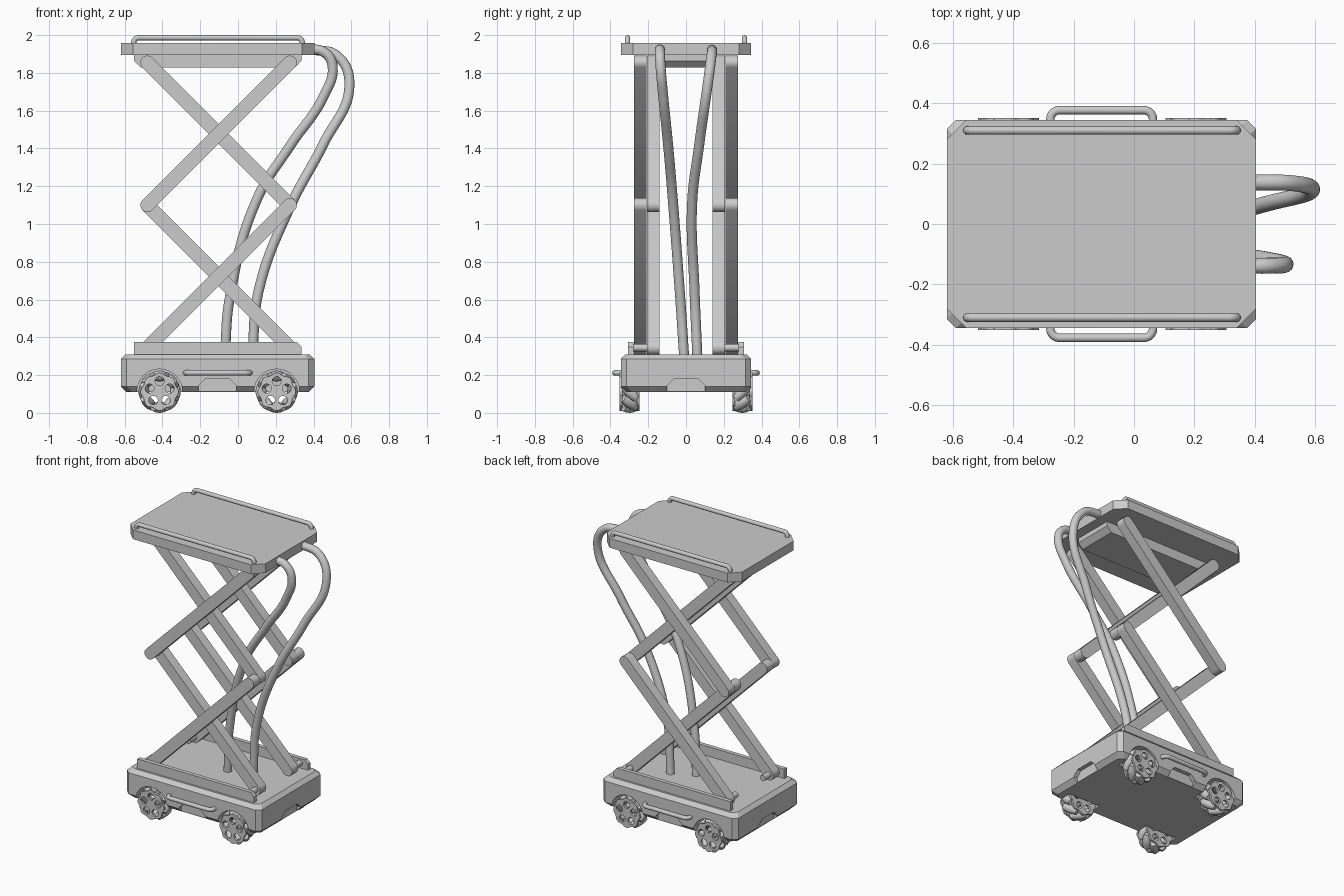
import bpy, bmesh, math
from mathutils import Matrix, Vector

old = bpy.data.objects.get("Cube")
if old:
    bpy.data.objects.remove(old)

grey = bpy.data.materials.new("plain grey")
grey.use_nodes = True
colour = (0.6, 0.6, 0.6, 1)
grey.diffuse_color = colour
grey.node_tree.nodes["Principled BSDF"].inputs["Base Color"].default_value = colour

CX = -0.108         # centre of the chassis along x
HX, HY = 0.512, 0.345
SIDES = (-1, 1)


def add(name, mesh, smooth=False):
    ob = bpy.data.objects.new(name, mesh)
    bpy.context.collection.objects.link(ob)
    mesh.materials.clear()
    mesh.materials.append(grey)
    if smooth:
        bpy.ops.object.select_all(action='DESELECT')
        ob.select_set(True)
        bpy.context.view_layer.objects.active = ob
        bpy.ops.object.shade_smooth_by_angle(angle=math.radians(40))
    return ob


def finish(name, bm, smooth=False):
    bmesh.ops.recalc_face_normals(bm, faces=bm.faces)
    me = bpy.data.meshes.new(name)
    bm.to_mesh(me)
    bm.free()
    return add(name, me, smooth)


def loft(bm, rings):
    """Skin a stack of equal rings and cap both ends."""
    loops = [[bm.verts.new(p) for p in r] for r in rings]
    for a, b in zip(loops, loops[1:]):
        for i in range(len(a)):
            j = (i + 1) % len(a)
            bm.faces.new((a[i], a[j], b[j], b[i]))
    bm.faces.new(loops[0])
    bm.faces.new(loops[-1])


def octagon(hx, hy, c, z):
    pts = [(hx, hy - c), (hx - c, hy), (c - hx, hy), (-hx, hy - c),
           (-hx, c - hy), (c - hx, -hy), (hx - c, -hy), (hx, c - hy)]
    return [(CX + x, y, z) for x, y in pts]


def prism(bm, outline, y0, y1):
    """Extrude an x-z outline along y."""
    loft(bm, [[(x, y, z) for x, z in outline] for y in (y0, y1)])


def cylinder(bm, r, depth, matrix, n=24):
    bmesh.ops.create_cone(bm, cap_ends=True, segments=n, radius1=r,
                          radius2=r, depth=depth, matrix=matrix)


def curve_mesh(name, splines, smooth=True, **settings):
    """Turn lists of (kind, points, cyclic) into a mesh object."""
    cu = bpy.data.curves.new(name, 'CURVE')
    for key, value in settings.items():
        setattr(cu, key, value)
    for kind, pts, cyclic in splines:
        s = cu.splines.new(kind)
        if kind == 'BEZIER':
            s.bezier_points.add(len(pts) - 1)
            for bp, p in zip(s.bezier_points, pts):
                bp.co = p
                bp.handle_left_type = bp.handle_right_type = 'AUTO'
        else:
            s.points.add(len(pts) - 1)
            for sp, p in zip(s.points, pts):
                sp.co = (*p, 1)
        s.use_cyclic_u = cyclic
    tmp = bpy.data.objects.new(name, cu)
    bpy.context.collection.objects.link(tmp)
    bpy.context.view_layer.update()
    me = bpy.data.meshes.new_from_object(
        tmp.evaluated_get(bpy.context.evaluated_depsgraph_get()))
    bpy.data.objects.remove(tmp)
    return add(name, me, smooth)


def tube(name, kind, pts, radius):
    curve_mesh(name, [(kind, pts, False)], dimensions='3D', bevel_depth=radius,
               bevel_resolution=6, resolution_u=12, use_fill_caps=True)


def bar_path(a, b, out, r):
    """Grab bar from a to b standing off by out, with rounded corners."""
    a, b, out = Vector(a), Vector(b), Vector(out)
    along, up = (b - a).normalized(), out.normalized()
    arc = [math.pi / 2 * i / 6 for i in range(7)]
    left = [a + out + along * r * (1 - math.cos(t)) - up * r * (1 - math.sin(t)) for t in arc]
    right = [b + out - along * r * (1 - math.cos(t)) - up * r * (1 - math.sin(t)) for t in reversed(arc)]
    return [a] + left + right + [b]


TO_Y = Matrix.Rotation(math.pi / 2, 4, 'X')
WHEEL_X, WHEEL_Z = (-0.415, 0.205), 0.112

# Chassis with chamfered edges, side notches and wheel wells
bm = bmesh.new()
loft(bm, [octagon(HX - 0.03, HY - 0.03, 0.03, 0.11), octagon(HX, HY, 0.03, 0.14),
          octagon(HX, HY, 0.03, 0.285), octagon(HX - 0.025, HY - 0.025, 0.03, 0.31)])
chassis = finish("chassis", bm)

bm = bmesh.new()
notch = [(-0.1, 0.05), (-0.1, 0.145), (-0.065, 0.18), (0.065, 0.18), (0.1, 0.145), (0.1, 0.05)]
for s in SIDES:
    prism(bm, [(CX + x, z) for x, z in notch], s * (HY - 0.028), s * (HY + 0.1))
    loft(bm, [[(CX + s * d, y, z) for y, z in notch] for d in (HX - 0.028, HX + 0.1)])
    for wx in WHEEL_X:
        cylinder(bm, 0.12, 0.2, Matrix.Translation((wx, s * 0.335, WHEEL_Z)) @ TO_Y, 32)
cutter = finish("chassis_cutter", bm)
cutter.hide_render = True
mod = chassis.modifiers.new("cut", 'BOOLEAN')
mod.operation, mod.solver, mod.object = 'DIFFERENCE', 'EXACT', cutter
bpy.context.view_layer.objects.active = chassis
bpy.ops.object.modifier_apply(modifier=mod.name)
bpy.data.objects.remove(cutter)

# Platform deck
bm = bmesh.new()
loft(bm, [octagon(HX, HY, 0.065, z) for z in (1.894, 1.957)])
finish("platform_deck", bm)

# Guide rails outside the arms on the chassis, and a beam between them under the deck
for s in SIDES:
    bm = bmesh.new()
    prism(bm, [(-0.55, 0.3), (-0.55, 0.375), (0.31, 0.375), (0.335, 0.35), (0.335, 0.3)],
          s * 0.278, s * 0.306)
    finish("lower_rail", bm)
bm = bmesh.new()
prism(bm, [(-0.55, 1.9), (-0.55, 1.863), (-0.515, 1.828), (0.3, 1.828), (0.335, 1.863), (0.335, 1.9)],
      -0.139, 0.139)
finish("upper_beam", bm)


# Scissor arms with rounded ends
def arm(name, a, b, y0, y1, r=0.037):
    a, b = Vector(a), Vector(b)
    ang = math.atan2(b.y - a.y, b.x - a.x)
    pts = []
    for c, start in ((b, ang - math.pi / 2), (a, ang + math.pi / 2)):
        for i in range(9):
            t = start + math.pi * i / 8
            pts.append((c.x + r * math.cos(t), c.y + r * math.sin(t)))
    bm = bmesh.new()
    prism(bm, pts, y0, y1)
    finish(name, bm, True)


L, R = -0.48, 0.275
Z = (0.345, 1.1, 1.855)
for s in SIDES:
    for lo, hi in zip(Z, Z[1:]):
        arm("outer_arm", (L, lo), (R, hi), s * 0.208, s * 0.275)
        arm("inner_arm", (L, hi), (R, lo), s * 0.14, s * 0.207)
    # Pins tying the lower arm ends to the rails
    for x in (L, R):
        bm = bmesh.new()
        cylinder(bm, 0.02, 0.14, Matrix.Translation((x, s * 0.215, Z[0])) @ TO_Y)
        finish("lower_pin", bm, True)

# Side handles and platform top bars
for s in SIDES:
    tube("side_handle", 'POLY', bar_path((-0.277, s * 0.335, 0.212), (0.063, s * 0.335, 0.212),
                                         (0, s * 0.042, 0), 0.03), 0.014)
    tube("platform_bar", 'POLY', bar_path((-0.552, s * 0.31, 1.95), (0.34, s * 0.31, 1.95),
                                          (0, 0, 0.036), 0.025), 0.014)

# Flexible hoses
hoses = {
    "left_hose": [(0.075, 0.06, 0.3), (0.11, 0.045, 0.65), (0.28, 0.032, 1.1), (0.45, 0.07, 1.42),
                  (0.59, 0.115, 1.74), (0.525, 0.135, 1.89), (0.38, 0.138, 1.925)],
    "right_hose": [(-0.07, -0.01, 0.3), (-0.045, -0.03, 0.6), (0.1, -0.07, 1.13), (0.28, -0.095, 1.42),
                   (0.45, -0.12, 1.67), (0.5, -0.135, 1.84), (0.455, -0.138, 1.91), (0.36, -0.138, 1.925)],
}
for name, pts in hoses.items():
    tube(name, 'BEZIER', pts, 0.0265)


# Wheels: two drilled scalloped plates, a hub and slanted barrel rollers
def circle(r, n, x=0, y=0, wave=0):
    pts = []
    for i in range(n):
        t = 2 * math.pi * i / n
        d = r + wave * math.cos(8 * t)
        pts.append((x + d * math.cos(t), y + d * math.sin(t), 0))
    return pts


plate_outline = [('POLY', circle(0.096, 64, wave=0.005), True)]
for k in range(5):
    t = math.pi / 2 + k * 2 * math.pi / 5
    plate_outline.append(('POLY', circle(0.024, 14, 0.056 * math.cos(t), 0.056 * math.sin(t)), True))

for sx, wx in zip(SIDES, WHEEL_X):
    for sy in SIDES:
        at = Matrix.Translation((wx, sy * 0.298, WHEEL_Z))
        for off in (-0.046, 0.046):
            plate = curve_mesh("wheel_plate", plate_outline, dimensions='2D', fill_mode='BOTH', extrude=0.007)
            plate.data.transform(at @ Matrix.Translation((0, off, 0)) @ TO_Y)
        bm = bmesh.new()
        cylinder(bm, 0.026, 0.1, at @ TO_Y, 20)
        finish("wheel_hub", bm, True)
        bm = bmesh.new()
        for k in range(8):
            m = (at @ Matrix.Rotation(k * math.pi / 4, 4, 'Y') @ Matrix.Translation((0, 0, 0.083))
                 @ Matrix.Rotation(sx * sy * math.pi / 4, 4, 'Z') @ TO_Y)
            rings = [[m @ Vector((x, y, d)) for x, y, _ in circle(r, 12)]
                     for d, r in ((-0.05, 0.02), (-0.025, 0.027), (0, 0.029), (0.025, 0.027), (0.05, 0.02))]
            loft(bm, rings)
        finish("wheel_rollers", bm, True)
